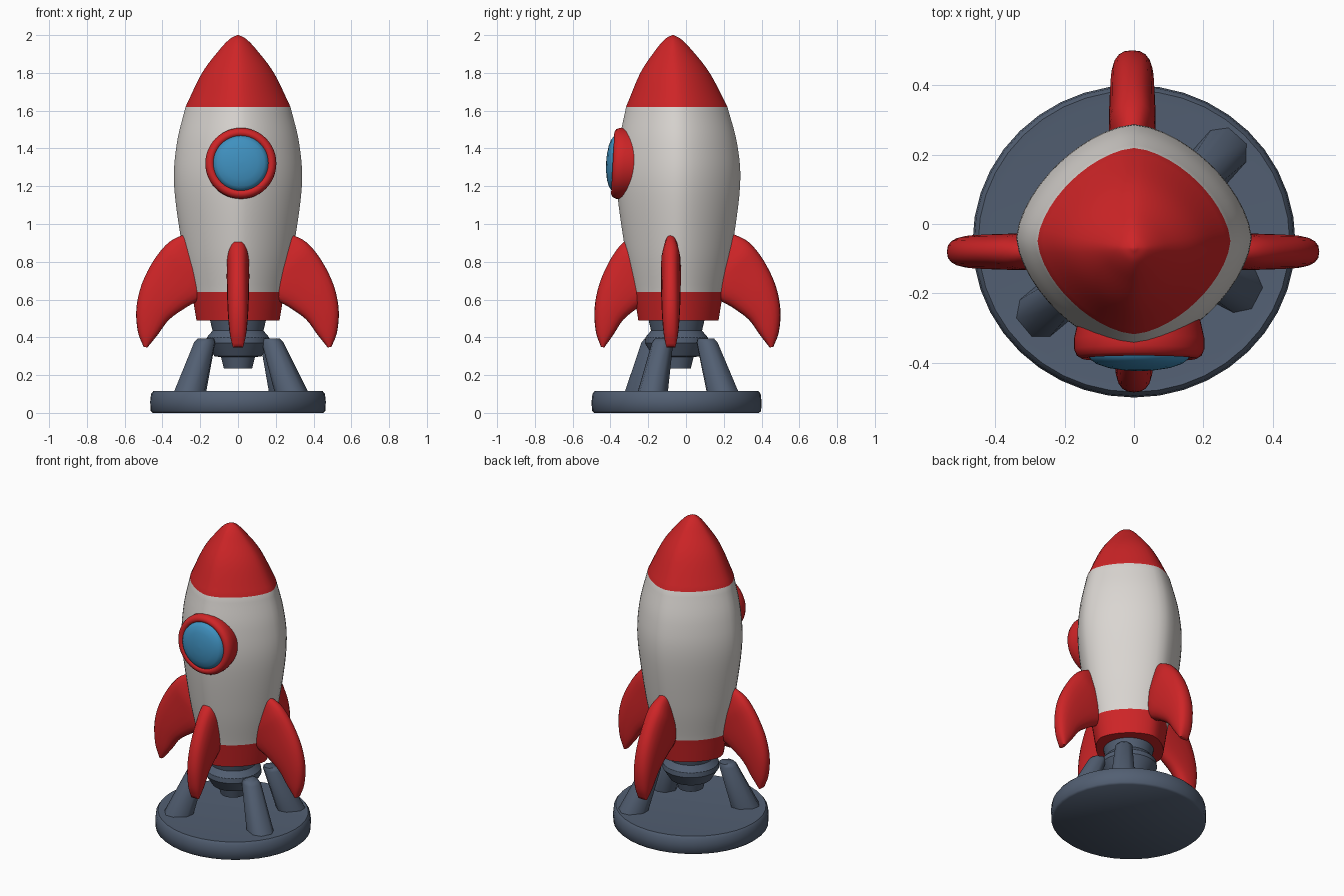
import bpy, bmesh, math
from mathutils import Vector, Matrix

if "Cube" in bpy.data.objects:
    bpy.data.objects.remove(bpy.data.objects["Cube"])

def material(name, rgb):
    m = bpy.data.materials.new(name)
    m.diffuse_color = (*rgb, 1)
    m.use_nodes = True
    m.node_tree.nodes["Principled BSDF"].inputs["Base Color"].default_value = m.diffuse_color
    return m

RED = material("red", (0.62, 0.018, 0.02))
WHITE = material("off white", (0.70, 0.67, 0.64))
BLUE = material("glass blue", (0.05, 0.28, 0.52))
SLATE = material("slate grey", (0.085, 0.115, 0.17))
CY = -0.05  # shared axis of body and base

def smooth(pts, steps=6):
    """Catmull-Rom through a few control points of any size."""
    pts = [Vector(p) for p in pts]
    ext = [2 * pts[0] - pts[1]] + pts + [2 * pts[-1] - pts[-2]]
    out = []
    for i in range(1, len(ext) - 2):
        a, b, c, d = ext[i - 1:i + 3]
        for s in range(steps):
            t = s / steps
            out.append(0.5 * (2 * b + (c - a) * t + (2 * a - 5 * b + 4 * c - d) * t * t
                              + (3 * b - a - 3 * c + d) * t ** 3))
    return out + [pts[-1]]

def loft(name, rings, mats, angle=40, rule=None):
    """Skin closed rings of equal length and cap both ends."""
    bm = bmesh.new()
    vs = [[bm.verts.new(p) for p in r] for r in rings]
    n = len(vs[0])
    for a, b in zip(vs, vs[1:]):
        for i in range(n):
            bm.faces.new((a[i], a[(i + 1) % n], b[(i + 1) % n], b[i]))
    bm.faces.new(vs[0])
    bm.faces.new(vs[-1])
    bmesh.ops.recalc_face_normals(bm, faces=bm.faces)
    if rule:
        for f in bm.faces:
            f.material_index = rule(f.calc_center_median())
    me = bpy.data.meshes.new(name)
    bm.to_mesh(me)
    bm.free()
    for m in mats:
        me.materials.append(m)
    ob = bpy.data.objects.new(name, me)
    bpy.context.collection.objects.link(ob)
    bpy.ops.object.select_all(action='DESELECT')
    ob.select_set(True)
    bpy.context.view_layer.objects.active = ob
    bpy.ops.object.shade_smooth_by_angle(angle=math.radians(angle))
    return ob

def ring(rx, ry, z, cx=0, cy=0, power=2, n=48):
    """Superellipse ring; a power below 2 gives a rounded diamond."""
    out = []
    for i in range(n):
        a = 2 * math.pi * i / n
        c, s = math.cos(a), math.sin(a)
        k = (abs(c) ** power + abs(s) ** power) ** (-1 / power)
        out.append(Vector((cx + rx * c * k, cy + ry * s * k, z)))
    return out

# Body: rounded diamond section, red skirt and nose
lower = smooth([(0.22, 0.49), (0.245, 0.64)], 4)
middle = smooth([(0.245, 0.64), (0.295, 0.88), (0.338, 1.2), (0.325, 1.42), (0.278, 1.62)])
nose = smooth([(0.278, 1.62), (0.19, 1.8), (0.1, 1.92), (0.045, 1.978), (0.004, 2.0)])
prof = lower + middle[1:] + nose[1:]
def lean(z):
    return -0.04 - 0.03 * max(0, (z - 1.3) / 0.7) ** 1.5
loft("rocket_body", [ring(r, r * 0.965, z, 0, lean(z), 1.6) for r, z in prof],
     [WHITE, RED], 50, lambda c: 1 if c.z < 0.64 or c.z > 1.625 else 0)

# Fins: elliptical sections between a leading and a trailing curve
lead = smooth([(0.27, 0.95), (0.36, 0.905), (0.44, 0.81), (0.505, 0.68),
               (0.533, 0.55), (0.525, 0.43), (0.495, 0.35)], 4)
trail = smooth([(0.18, 0.87), (0.18, 0.74), (0.18, 0.62), (0.27, 0.56),
                (0.36, 0.495), (0.42, 0.415), (0.475, 0.346)], 4)

def fin(name, angle, origin, stretch, half):
    place = Matrix.Translation(origin) @ Matrix.Rotation(angle, 4, 'Z')
    rings = []
    last = len(lead) - 1
    for i, (p, q) in enumerate(zip(lead, trail)):
        t = i / last
        w = half * min(1, 0.45 + 2.5 * t) * (1 - 0.55 * t ** 4)
        mid, rad = (p + q) / 2, (p - q) / 2
        sec = []
        for j in range(20):
            a = 2 * math.pi * j / 20
            c, s = math.cos(a), math.sin(a)
            c = math.copysign(abs(c) ** 0.8, c)
            s = math.copysign(abs(s) ** 0.8, s)
            sec.append(place @ Vector(((mid.x + rad.x * c) * stretch, w * s, mid.y + rad.y * c)))
        rings.append(sec)
    loft(name, rings, [RED], 60)

fin("right_fin", 0, (0, -0.08, 0), 1, 0.053)
fin("left_fin", math.pi, (0, -0.08, 0), 1.01, 0.053)
fin("front_fin", -math.pi / 2, (0, -0.01, 0), 0.89, 0.06)
fin("back_fin", math.pi / 2, (-0.005, -0.02, 0), 0.975, 0.068)

# Porthole: rounded rim and domed glass, tilted slightly with the hull
port = (Matrix.Translation((0.015, -0.375, 1.322)) @ Matrix.Rotation(math.radians(-3), 4, 'X')
        @ Matrix.Rotation(math.radians(90), 4, 'X'))

def porthole_part(name, pts, mat):
    loft(name, [[port @ v for v in ring(r, r, z)] for r, z in pts], [mat], 50)

porthole_part("porthole_rim", [(0.165, -0.15), (0.178, -0.09), (0.188, -0.045), (0.188, -0.015),
                               (0.18, 0.004), (0.165, 0.013), (0.15, 0.01), (0.143, 0.0)], RED)
porthole_part("porthole_glass", [(0.147, -0.005), (0.144, 0.012), (0.125, 0.027),
                                 (0.09, 0.039), (0.045, 0.046), (0.004, 0.048)], BLUE)

# Engine nozzle under the hull
loft("nozzle", [ring(r, r, z, 0, CY) for r, z in
     [(0.075, 0.235), (0.09, 0.295), (0.125, 0.3), (0.168, 0.37), (0.165, 0.4),
      (0.135, 0.435), (0.15, 0.5)]], [SLATE], 30)

# Round base plate
loft("base_plate", [ring(0.465 * k, 0.45 * k, z, 0, CY, n=40) for k, z in
     [(0.97, 0), (0.995, 0.01), (1, 0.06), (0.99, 0.1), (0.965, 0.115), (0.9, 0.112)]],
     [SLATE], 50)

# Three splayed support legs
def leg(name, foot, top):
    f, t = Vector((*foot, 0.09)), Vector((*top, 0.395))
    yaw = math.atan2(f.y - t.y, f.x - t.x)
    u = Vector((math.cos(yaw), math.sin(yaw), 0))
    v = Vector((-u.y, u.x, 0))
    rings = []
    for c, a, b in ((f, 0.085, 0.07), (f.lerp(t, 0.93), 0.052, 0.05), (t, 0.04, 0.038)):
        rings.append([c + u * a * x + v * b * y for x, y in
                      ((1, .5), (.5, 1), (-.5, 1), (-1, .5), (-1, -.5), (-.5, -1), (.5, -1), (1, -.5))])
    loft(name, rings, [SLATE], 50)

leg("front_left_leg", (-0.26, -0.25), (-0.17, -0.175))
leg("front_right_leg", (0.29, -0.18), (0.175, -0.12))
leg("back_right_leg", (0.25, 0.20), (0.165, 0.105))
